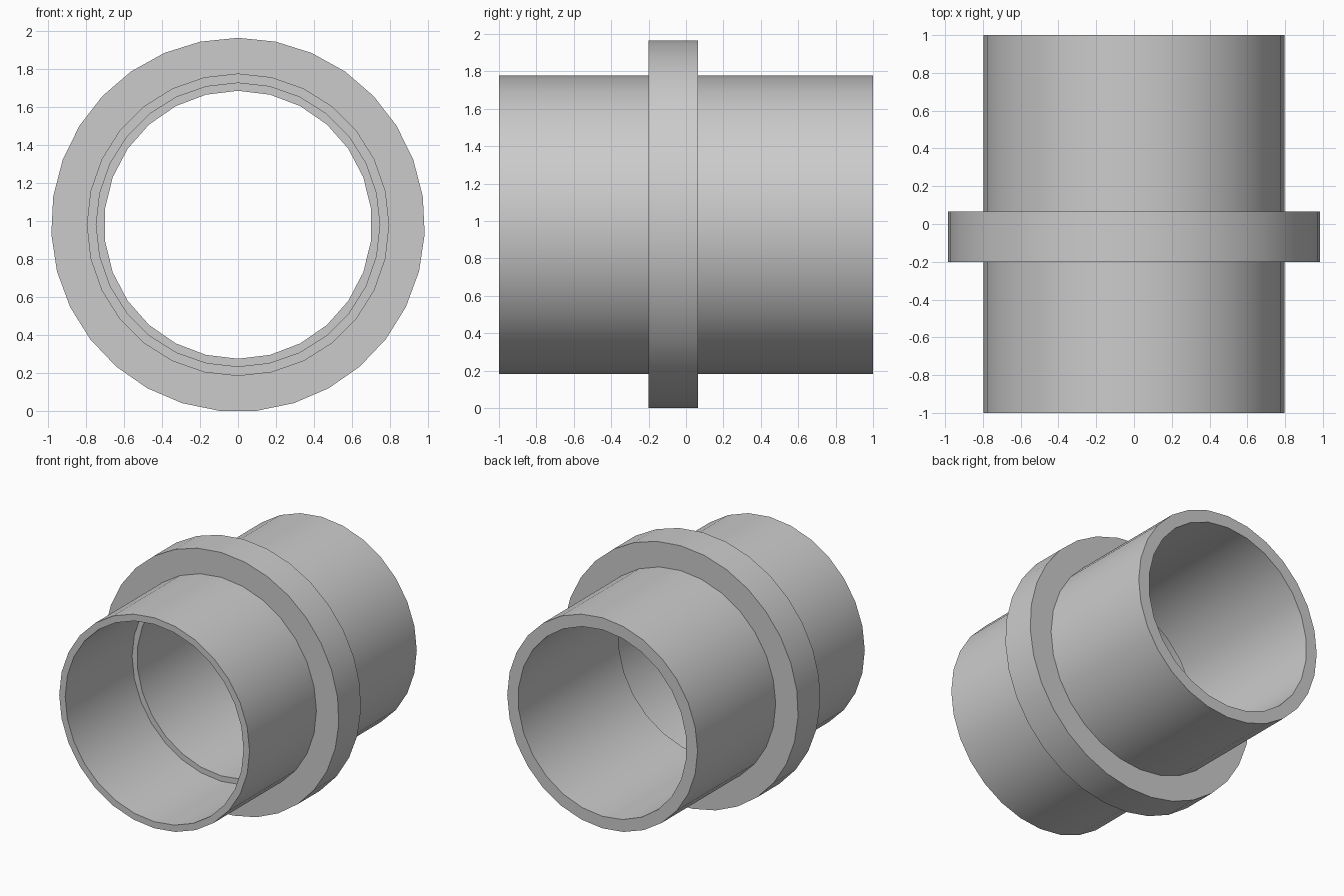
import bpy, bmesh
from math import sin, cos, pi, radians

cube = bpy.data.objects.get("Cube")
if cube:
    bpy.data.objects.remove(cube)

COLLAR_R, COLLAR_SIDES = 0.985, 31
CENTRE_Z = COLLAR_R * cos(pi / COLLAR_SIDES)   # collar rests on a flat side

grey = bpy.data.materials.new("plain grey")
grey.use_nodes = True
colour = (0.6, 0.6, 0.6, 1)
grey.diffuse_color = colour
grey.node_tree.nodes["Principled BSDF"].inputs["Base Color"].default_value = colour


def ring_part(name, rings, closed):
    """Bridge successive rings (radius, y, sides) around the y axis."""
    bm = bmesh.new()
    loops = []
    for radius, y, sides in rings:
        verts = [bm.verts.new((radius * sin(2 * pi * i / sides), y,
                               CENTRE_Z + radius * cos(2 * pi * i / sides)))
                 for i in range(sides)]
        loops.append([bm.edges.new((verts[i - 1], verts[i])) for i in range(sides)])
    pairs = list(zip(loops, loops[1:]))
    if closed:
        pairs.append((loops[-1], loops[0]))
    for a, b in pairs:
        bmesh.ops.bridge_loops(bm, edges=a + b)
    bmesh.ops.recalc_face_normals(bm, faces=bm.faces)
    mesh = bpy.data.meshes.new(name)
    bm.to_mesh(mesh)
    bm.free()
    mesh.materials.append(grey)
    obj = bpy.data.objects.new(name, mesh)
    bpy.context.collection.objects.link(obj)
    bpy.ops.object.select_all(action="DESELECT")
    obj.select_set(True)
    bpy.context.view_layer.objects.active = obj
    bpy.ops.object.shade_smooth_by_angle(angle=radians(30))
    return obj


# Sleeve: outer wall, narrow rear bore, stop lip, wide front bore
ring_part("sleeve", [(0.797, -1, 28), (0.797, 1, 28),
                     (0.706, 1, 26), (0.706, -0.2, 26),
                     (0.747, -0.2, 28), (0.747, -1, 28)], True)

# Collar: raised band around the sleeve, open where it meets the wall
ring_part("collar", [(0.797, -0.2, 28), (COLLAR_R, -0.2, COLLAR_SIDES),
                     (COLLAR_R, 0.065, COLLAR_SIDES), (0.797, 0.065, 28)], False)
